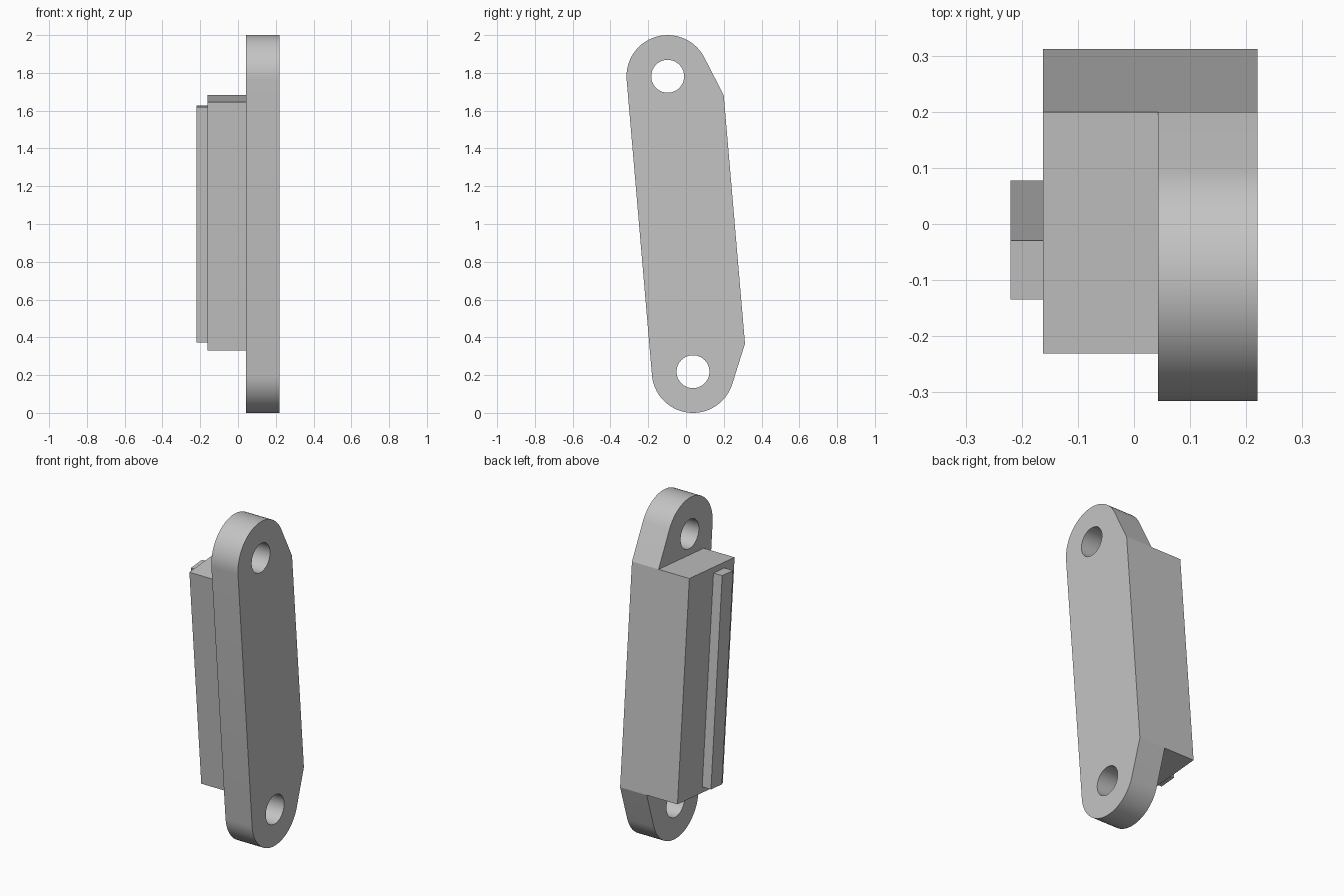
import bpy, bmesh, math
from mathutils import Vector
from mathutils.geometry import convex_hull_2d

cube = bpy.data.objects.get("Cube")
if cube:
    bpy.data.objects.remove(cube, do_unlink=True)

grey = bpy.data.materials.new("plain grey")
grey.use_nodes = True
colour = (0.55, 0.55, 0.55, 1)
grey.diffuse_color = colour
grey.node_tree.nodes["Principled BSDF"].inputs["Base Color"].default_value = colour

# Layout in the side plane (y, z): two pivots joined by a leaning axis
LOW, HIGH = Vector((0.037, 0.218)), Vector((-0.097, 1.782))
END_RADIUS, HOLE_RADIUS = 0.218, 0.087
along = (HIGH - LOW).normalized()
across = Vector((along.y, -along.x))
middle = (LOW + HIGH) / 2


def leaning_box(v0, v1, u0, u1):
    return [middle + across * v + along * u
            for v, u in ((v0, u0), (v1, u0), (v1, u1), (v0, u1))]


def circle(centre, radius, sides=64):
    return [centre + radius * Vector((math.cos(a), math.sin(a)))
            for a in (math.tau * i / sides for i in range(sides))]


def prism(name, outline, x0, x1):
    """Extrude a side-plane outline along x."""
    bm = bmesh.new()
    face = bm.faces.new([bm.verts.new((x0, p.x, p.y)) for p in outline])
    made = bmesh.ops.extrude_face_region(bm, geom=[face])["geom"]
    bmesh.ops.translate(bm, vec=(x1 - x0, 0, 0),
                        verts=[g for g in made if isinstance(g, bmesh.types.BMVert)])
    bmesh.ops.recalc_face_normals(bm, faces=bm.faces)
    mesh = bpy.data.meshes.new(name)
    bm.to_mesh(mesh)
    bm.free()
    mesh.materials.append(grey)
    obj = bpy.data.objects.new(name, mesh)
    bpy.context.collection.objects.link(obj)
    return obj


# Block and the slim rib on its outer face
block_outline = leaning_box(-0.145, 0.287, -0.66, 0.66)
prism("block", block_outline, -0.162, 0.043)
prism("rib", leaning_box(-0.051, 0.054, -0.625, 0.625), -0.22, -0.162)

# Link plate: rounded ends, with straight flanks meeting the block's back corners
points = circle(LOW, END_RADIUS) + circle(HIGH, END_RADIUS) + block_outline[1:3]
outline = [points[i] for i in convex_hull_2d(points)]
plate = prism("link_plate", outline, 0.043, 0.22)

# Pivot holes
for label, centre in (("lower", LOW), ("upper", HIGH)):
    cutter = prism(label + "_hole_cutter", circle(centre, HOLE_RADIUS), -0.02, 0.3)
    cutter.hide_render = True
    cut = plate.modifiers.new(label + "_hole", "BOOLEAN")
    cut.operation = "DIFFERENCE"
    cut.solver = "EXACT"
    cut.object = cutter
    bpy.context.view_layer.objects.active = plate
    bpy.ops.object.modifier_apply(modifier=cut.name)
    bpy.data.objects.remove(cutter, do_unlink=True)

# Smooth the rounded ends and holes, keep edges sharp
bpy.ops.object.select_all(action="DESELECT")
plate.select_set(True)
bpy.context.view_layer.objects.active = plate
bpy.ops.object.shade_smooth_by_angle(angle=math.radians(12))
